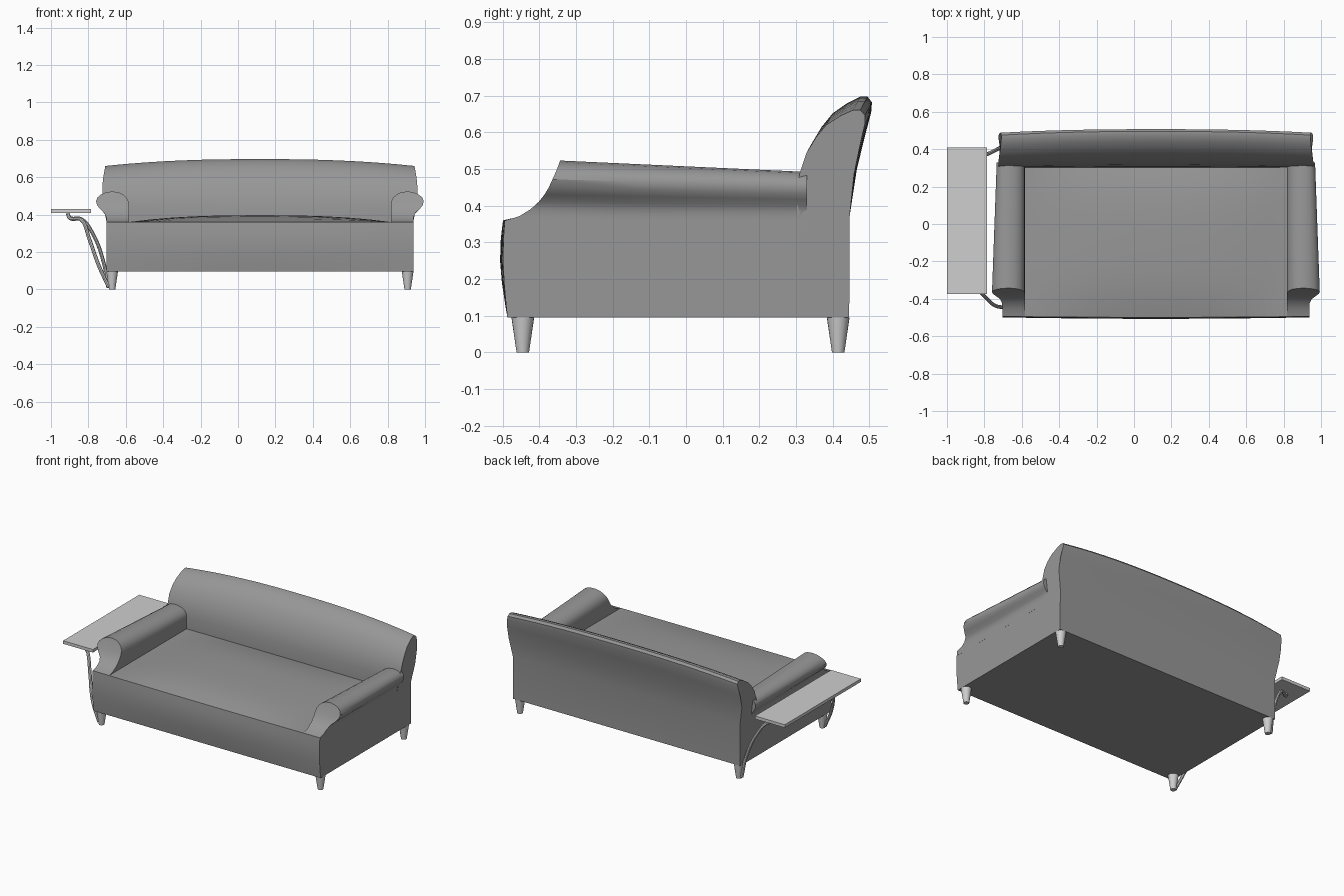
import bpy, bmesh, math
from mathutils import Vector

cube = bpy.data.objects.get("Cube")
if cube:
    bpy.data.objects.remove(cube, do_unlink=True)

CX, HALF, FLOOR = 0.117, 0.82, 0.095   # sofa centre, half width, underside height


def material(name, v):
    m = bpy.data.materials.new(name)
    m.use_nodes = True
    m.diffuse_color = (v, v, v, 1)
    m.node_tree.nodes["Principled BSDF"].inputs["Base Color"].default_value = (v, v, v, 1)
    return m


fabric = material("grey fabric", 0.31)
pale = material("pale grey", 0.62)


def finish(obj, mat, angle=35):
    obj.data.materials.clear()
    obj.data.materials.append(mat)
    bpy.ops.object.select_all(action='DESELECT')
    obj.select_set(True)
    bpy.context.view_layer.objects.active = obj
    bpy.ops.object.shade_smooth_by_angle(angle=math.radians(angle))


def from_bmesh(name, bm, mat, angle=35):
    bmesh.ops.recalc_face_normals(bm, faces=bm.faces)
    me = bpy.data.meshes.new(name)
    bm.to_mesh(me)
    bm.free()
    obj = bpy.data.objects.new(name, me)
    bpy.context.collection.objects.link(obj)
    finish(obj, mat, angle)
    return obj


def loft(name, rings, mat, caps=True):
    """Skin closed rings of equal length and cap the two ends."""
    bm = bmesh.new()
    vs = [[bm.verts.new(p) for p in r] for r in rings]
    n = len(vs[0])
    for a, b in zip(vs, vs[1:]):
        for i in range(n):
            j = (i + 1) % n
            bm.faces.new((a[i], a[j], b[j], b[i]))
    if caps:
        bm.faces.new(vs[0])
        bm.faces.new(vs[-1])
    else:
        # caps made of strips between mirrored ring points
        for r in (vs[0], vs[-1]):
            for i in range(n // 2 - 1):
                bm.faces.new((r[i], r[i + 1], r[n - 2 - i], r[n - 1 - i]))
    return from_bmesh(name, bm, mat)


# Base and crowned seat, lofted from side to side
STEPS = 12
INNER = 0.86
us = [-1] + [INNER * (2 * i / STEPS - 1) for i in range(STEPS + 1)] + [1]
front = [(0, 0.095), (0.3, 0.13), (0.75, 0.19), (1, 0.25), (0.9, 0.31), (0.6, 0.36)]


def base_ring(u):
    x = CX + HALF * u
    bulge = 0.012 + 0.008 * (1 - u * u)
    crown = 0.037 * max(0, 1 - abs(u / INNER) ** 2.6)
    ring = [(x, 0.31, FLOOR)] + [(x, -0.487 - bulge * b, z) for b, z in front]
    for i in range(1, 11):
        v = i / 10
        ring.append((x, -0.499 + 0.809 * v, 0.36 + crown * (1 - abs(2 * v - 1) ** 3)))
    return ring


loft("seat_base", [base_ring(u) for u in us], fabric)

# Curved backrest with a drooping top edge
back = [(0.31, 0.095), (0.303, 0.36), (0.307, 0.44), (0.317, 0.5), (0.34, 0.565), (0.37, 0.615),
        (0.4, 0.652), (0.44, 0.68), (0.475, 0.697), (0.495, 0.697), (0.507, 0.682),
        (0.505, 0.655), (0.488, 0.59), (0.466, 0.5), (0.446, 0.37), (0.445, 0.095)]


def back_ring(u):
    ring = []
    for y, z in back:
        t = max(0, (z - 0.37) / 0.33)
        flare = 0.02 * math.sin(math.pi * min(1, t)) + 0.006 * t
        droop = abs(u) ** 2.4 * t
        ring.append((CX + u * (HALF + flare), y - 0.02 * droop, z - 0.037 * droop))
    return ring


loft("backrest", [back_ring(2 * i / 16 - 1) for i in range(17)], fabric)

# Scroll arms: rows of height, inner offset, outer offset, front edge
rows = [(0.33, 0, 0.12, -0.495), (0.36, 0, 0.12, -0.492), (0.371, 0, 0.12, -0.455),
        (0.39, 0, 0.122, -0.424), (0.41, 0, 0.132, -0.402), (0.43, 0, 0.154, -0.386),
        (0.45, 0, 0.17, -0.374), (0.472, 0.003, 0.176, -0.364), (0.492, 0.014, 0.168, -0.355),
        (0.507, 0.03, 0.15, -0.349), (0.518, 0.052, 0.125, -0.345), (0.523, 0.08, 0.098, -0.343)]


def arm_ring(side, t):
    inner, outer = [], []
    for z, a, b, y0 in rows:
        zz = z - 0.19 * max(0, z - 0.36) * t
        b = b - 0.45 * max(0, b - 0.12) * t
        y = y0 + (0.33 - y0) * t
        edge = HALF * INNER - 0.005
        inner.append((CX + side * (edge + a), y, zz))
        outer.append((CX + side * (edge + b), y, zz))
    return inner + outer[::-1]


for side, label in ((-1, "right"), (1, "left")):
    loft(label + "_arm", [arm_ring(side, t) for t in (0, 0.33, 0.67, 1)], fabric, caps=False)

# Tapered round feet
for x, xl in ((-0.673, "right"), (0.907, "left")):
    for y, yl in ((-0.445, "front"), (0.415, "back")):
        bm = bmesh.new()
        bmesh.ops.create_cone(bm, cap_ends=True, segments=20, radius1=0.017, radius2=0.031, depth=FLOOR)
        bmesh.ops.translate(bm, verts=bm.verts, vec=(x, y, FLOOR / 2))
        from_bmesh(yl + "_" + xl + "_foot", bm, pale)

# Side table top
bm = bmesh.new()
bmesh.ops.create_cube(bm, size=1)
bmesh.ops.scale(bm, verts=bm.verts, vec=(0.215, 0.785, 0.02))
bmesh.ops.translate(bm, verts=bm.verts, vec=(-0.8925, 0.0175, 0.42))
from_bmesh("side_table_top", bm, pale)


# Bent tube brackets from the table down to the feet
def tube(name, points):
    cu = bpy.data.curves.new(name, 'CURVE')
    cu.dimensions = '3D'
    cu.bevel_depth = 0.01
    cu.bevel_resolution = 2
    cu.resolution_u = 6
    cu.use_fill_caps = True
    sp = cu.splines.new('BEZIER')
    sp.bezier_points.add(len(points) - 1)
    for bp, p in zip(sp.bezier_points, points):
        bp.co = Vector(p)
        bp.handle_left_type = bp.handle_right_type = 'AUTO'
    obj = bpy.data.objects.new(name, cu)
    bpy.context.collection.objects.link(obj)
    bpy.ops.object.select_all(action='DESELECT')
    obj.select_set(True)
    bpy.context.view_layer.objects.active = obj
    bpy.ops.object.convert(target='MESH')
    finish(bpy.context.view_layer.objects.active, pale)


tube("front_bracket", [(-0.91, -0.26, 0.405), (-0.9, -0.28, 0.382), (-0.835, -0.35, 0.37),
                       (-0.795, -0.39, 0.27), (-0.745, -0.435, 0.13), (-0.69, -0.448, 0.011)])
tube("back_bracket", [(-0.91, 0.3, 0.405), (-0.9, 0.31, 0.385), (-0.835, 0.35, 0.375),
                      (-0.78, 0.375, 0.305), (-0.72, 0.405, 0.15), (-0.695, 0.418, 0.011)])
